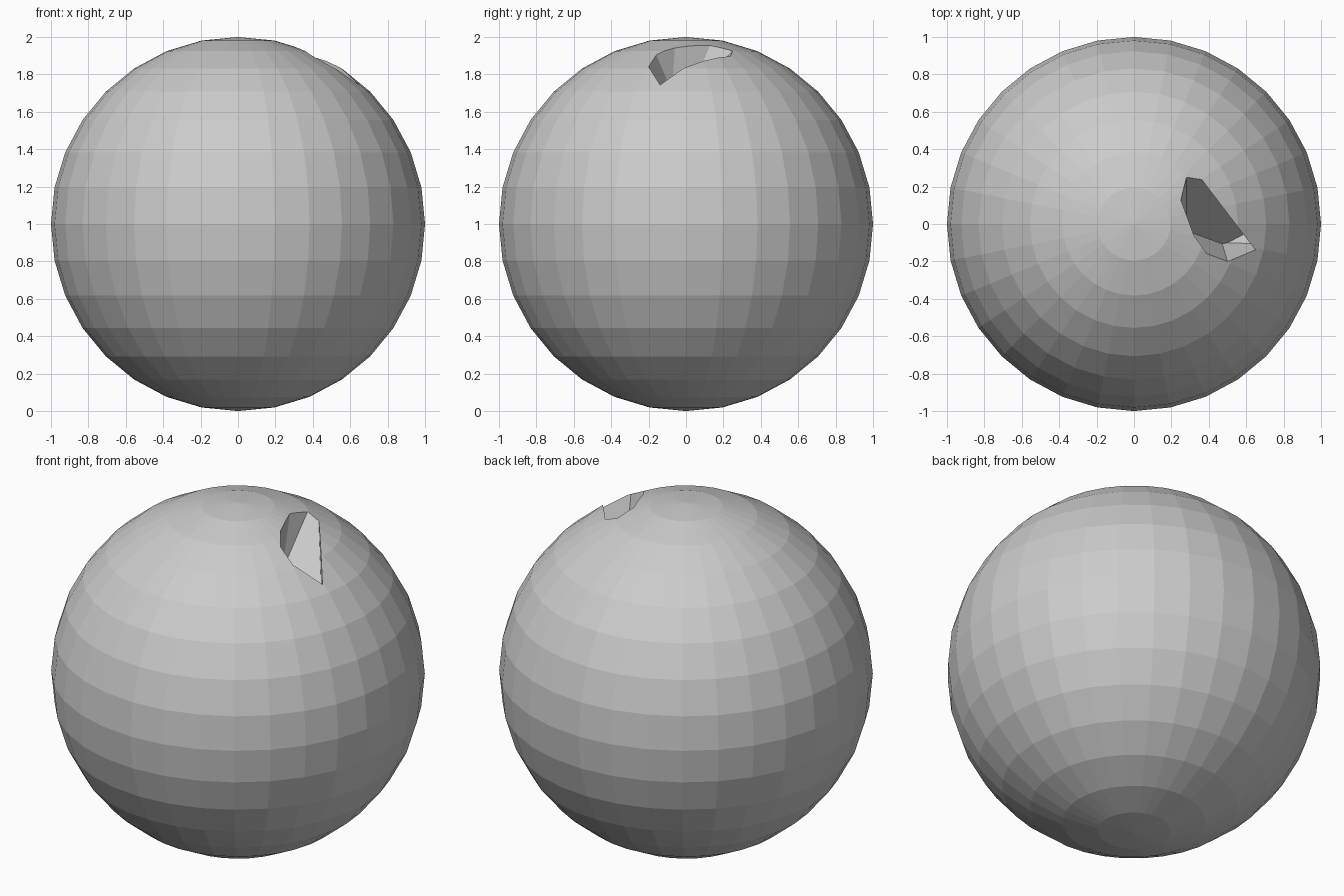
import bpy, bmesh, random
from mathutils import Vector
from mathutils.geometry import normal as plane_normal

if "Cube" in bpy.data.objects:
    bpy.data.objects.remove(bpy.data.objects["Cube"])

random.seed(7)
LIFT = Vector((0, 0, 1))

grey = bpy.data.materials.new("stone_grey")
grey.diffuse_color = (0.6, 0.6, 0.6, 1)
grey.use_nodes = True
grey.node_tree.nodes["Principled BSDF"].inputs["Base Color"].default_value = grey.diffuse_color

# missing chip: its centre and the walls around it (two rim points, one deep point)
chip = Vector((0.37, 0.03, 0.84))
rim = [Vector(p) for p in ((.28, .25, .927), (.25, .13, .96), (.32, -.06, .945),
                           (.39, -.16, .907), (.50, -.20, .84), (.65, -.14, .75),
                           (.36, .24, .90))]
deep = [Vector(p) for p in ((.28, .06, .72), (.27, .03, .60), (.34, -.12, .60),
                            (.42, -.08, .50), (.50, -.10, .50), (.515, .04, .60),
                            (.28, .06, .72))]

# shard centres: mirror the chip centre over each wall, so its cell is the hole
sites = []
for i, d in enumerate(deep):
    a, b = rim[i], rim[(i + 1) % len(rim)]
    n = plane_normal(a, b, d)
    sites.append(chip - 2 * (chip - a).dot(n) * n)

# remaining shard centres, scattered in the outer shell of the ball
tries = 0
while len(sites) < 68 and tries < 20000:
    tries += 1
    v = Vector([random.uniform(-1, 1) for _ in range(3)])
    if (0.6 < v.length < 0.98 and (v - chip).length > 0.68
            and all((v - s).length > 0.27 for s in sites)):
        sites.append(v)


def make_shard(site, others, name):
    """Cut a faceted ball down to the cell around one centre."""
    bm = bmesh.new()
    bmesh.ops.create_uvsphere(bm, u_segments=32, v_segments=16, radius=1)
    for o in sorted(others, key=lambda p: (p - site).length):
        if not bm.verts:
            break
        reach = max((v.co - site).length for v in bm.verts)
        if (o - site).length / 2 > reach:
            break
        bmesh.ops.bisect_plane(bm, geom=bm.verts[:] + bm.edges[:] + bm.faces[:],
                               dist=1e-6, plane_co=(o + site) / 2,
                               plane_no=(o - site).normalized(), clear_outer=True)
        gap = [e for e in bm.edges if e.is_boundary]
        if gap:
            bmesh.ops.holes_fill(bm, edges=gap, sides=0)
    if bm.faces:
        bmesh.ops.recalc_face_normals(bm, faces=bm.faces[:])
        bmesh.ops.translate(bm, verts=bm.verts[:], vec=LIFT)
        mesh = bpy.data.meshes.new(name)
        bm.to_mesh(mesh)
        mesh.materials.append(grey)
        bpy.context.collection.objects.link(bpy.data.objects.new(name, mesh))
    bm.free()


# ball shards, leaving the chip out
for i, s in enumerate(sites):
    make_shard(s, [o for o in sites if o is not s] + [chip], f"ball_shard_{i + 1:02d}")
